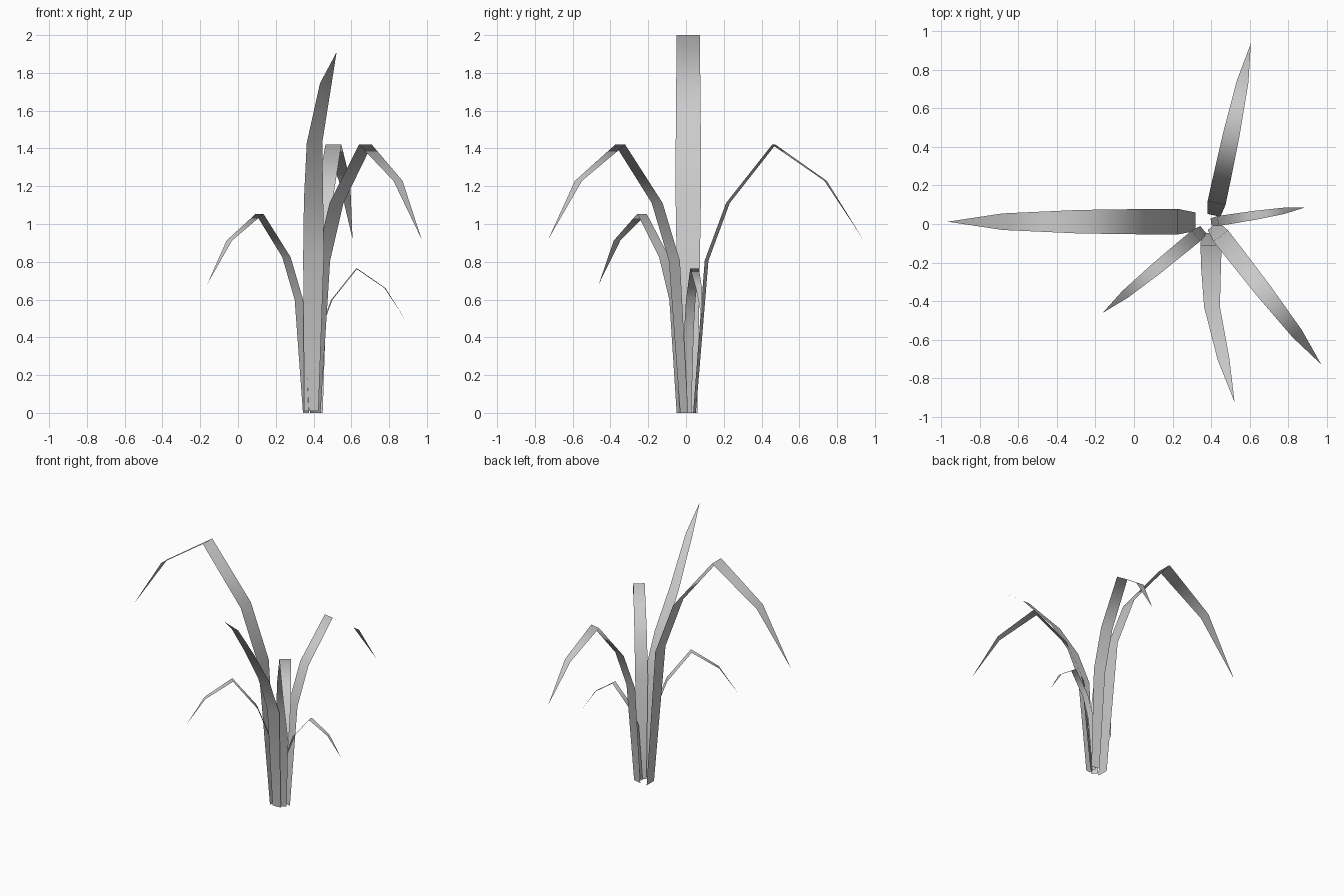
import bpy
import bmesh
from mathutils import Vector

cube = bpy.data.objects.get("Cube")
if cube:
    bpy.data.objects.remove(cube)

# One plain colour for the whole plant
grey = bpy.data.materials.new("plain grey")
colour = (0.6, 0.6, 0.6, 1)
grey.diffuse_color = colour
grey.use_nodes = True
grey.node_tree.nodes["Principled BSDF"].inputs["Base Color"].default_value = colour

# Drooping blade at full size: reach, height, half width
DROOP = [(0, 0, .048), (.092, 1.135, .067), (.255, 1.565, .066),
         (.605, 2, .061), (1, 1.73, .043), (1.285, 1.295, 0)]


def ribbon(name, centres, halves, side):
    """Flat tapering strip along a centre line, ending in a point."""
    bm = bmesh.new()
    rows = []
    for c, h in zip(centres, halves):
        if h:
            rows.append([bm.verts.new(c - side * h), bm.verts.new(c + side * h)])
        else:
            rows.append([bm.verts.new(c)])
    for low, high in zip(rows, rows[1:]):
        bm.faces.new(low[::-1] + high)
    for face in bm.faces:
        face.smooth = True
    mesh = bpy.data.meshes.new(name)
    bm.to_mesh(mesh)
    bm.free()
    mesh.materials.append(grey)
    bpy.context.collection.objects.link(bpy.data.objects.new(name, mesh))


def drooping_blade(name, base, tip, size):
    """Scaled drooping blade, leaning from base towards tip."""
    root = Vector((*base, 0))
    out = (Vector((*tip, 0)) - root).normalized()
    side = Vector((-out.y, out.x, 0))
    centres = [root + out * r * size + Vector((0, 0, z * size)) for r, z, h in DROOP]
    ribbon(name, centres, [h * size for r, z, h in DROOP], side)


# Drooping blades around the clump
drooping_blade("tall_right_blade", (.318, .012), (-.97, .012), 1)
drooping_blade("back_blade", (.415, .045), (.605, .93), .71)
drooping_blade("front_left_blade", (.41, -.01), (.965, -.72), .71)
drooping_blade("front_right_blade", (.36, -.03), (-.155, -.455), .527)
drooping_blade("small_left_blade", (.4, .01), (.885, .085), .382)

# Upright front blade that arches forward and twists sideways
front = [(.388, -.048, .01), (.4, -.11, .83), (.4, -.235, 1.13),
         (.405, -.43, 1.43), (.465, -.705, 1.745), (.522, -.925, 1.91)]
ribbon("upright_front_blade", [Vector(p) for p in front],
       [.038, .055, .051, .041, .031, 0], Vector((1, 0, 0)))
